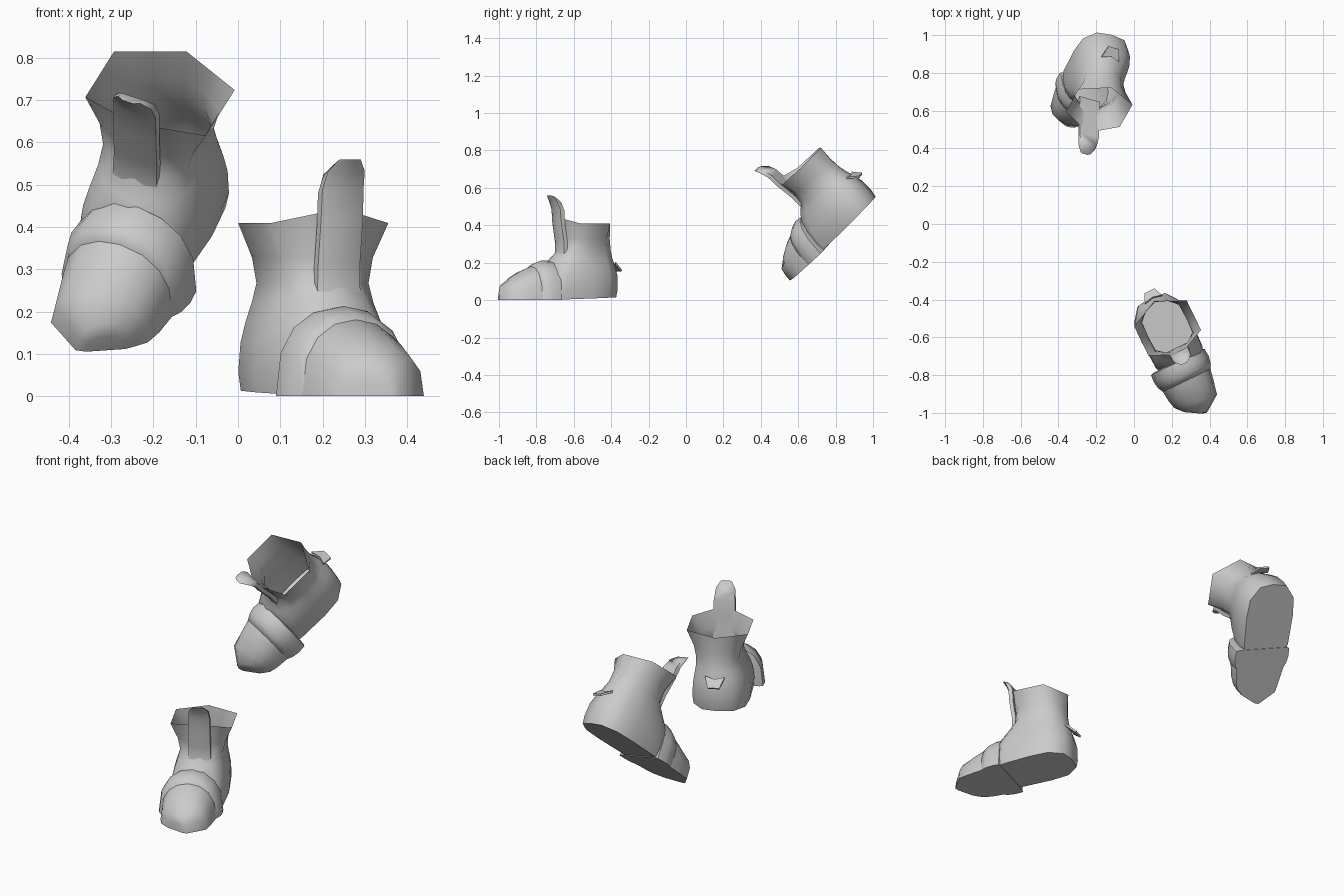
import bpy, bmesh
from math import sin, cos, pi, radians
from mathutils import Matrix, Vector, Euler

if "Cube" in bpy.data.objects:
    bpy.data.objects.remove(bpy.data.objects["Cube"])


def loft(rings, cap_start=True, cap_end=True):
    """Skin a list of equal closed rings; returns (verts, faces)."""
    n = len(rings[0])
    verts = [Vector(p) for r in rings for p in r]
    faces = []
    for i in range(len(rings) - 1):
        for j in range(n):
            k = (j + 1) % n
            faces.append((i * n + j, i * n + k, (i + 1) * n + k, (i + 1) * n + j))
    if cap_start:
        faces.append(tuple(range(n))[::-1])
    if cap_end:
        faces.append(tuple(range(len(verts) - n, len(verts))))
    return verts, faces


def shaft_ring(z, front, back, hw, cx, b, lift=0.0, slope=0.0, square=0.0):
    """Twelve-point ring: a hexagon whose edge midpoints bulge by b; square widens its front."""
    s = 1 + (b - 1) * 0.3
    half = [(0, -1), (.5 * b + .3 * square, -.775 * b), (1, -.55 - .2 * square), (s, 0), (1, .55),
            (.5 * b, .775 * b), (0, 1)]
    pts = half + [(-x, y) for x, y in half[-2:0:-1]]
    out = []
    for x, y in pts:
        yy = y * (back if y > 0 else front)
        dz = lift * max(0, (-y - .55) / .45) + slope * y
        out.append((cx + hw * x, yy, z + dz))
    return out


def arch(y, cx, hw, h, skew=0.0, base=0.003, n=8):
    """Arch-shaped foot section with a flat bottom."""
    out = []
    for i in range(n + 1):
        a = pi * i / n
        x = hw * cos(a)
        out.append((cx + x, y + skew * x, base + h * sin(a) ** 0.75 if 0 < i < n else base))
    return out


# Hollow boot upper, from sole to flared hexagonal rim
upper = loft([
    shaft_ring(.012, .215, .182, .131, -.012, 1.2, slope=.007, square=1),
    shaft_ring(.06, .215, .189, .136, -.012, 1.2, square=1),
    shaft_ring(.13, .215, .189, .132, -.010, 1.2, square=.7),
    shaft_ring(.18, .205, .180, .123, -.008, 1.18, square=.3),
    shaft_ring(.225, .180, .168, .113, -.005, 1.15),
    shaft_ring(.27, .134, .160, .108, 0, 1.12),
    shaft_ring(.33, .130, .157, .120, 0, 1.08),
    shaft_ring(.412, .152, .163, .155, 0, 1.0, lift=.035)], cap_end=False)

# Toe cap, curving towards the inner side
toe = loft([
    arch(-.20, -.030, .143, .197),
    arch(-.28, -.030, .141, .185),
    arch(-.35, -.033, .131, .156),
    arch(-.41, -.036, .117, .122, -.15),
    arch(-.453, -.071, .062, .080, -.60),
    arch(-.460, -.074, .040, .045, -.60)])

# Raised strap across the instep, fading into the toe
strap = loft([
    arch(-.176, -.030, .142, .190),
    arch(-.182, -.030, .158, .210),
    arch(-.225, -.030, .161, .213),
    arch(-.262, -.030, .154, .201),
    arch(-.290, -.030, .139, .181)])

# Tongue: z, front face y, half width, thickness
tongue = loft([
    [(-w, y + .008, z), (-w * .5, y, z), (w * .5, y, z),
     (w, y + .008, z), (w, y + .008 + t, z - .008), (-w, y + .008 + t, z - .008)]
    for z, y, w, t in [(.235, -.150, .057, .03), (.26, -.143, .056, .025), (.32, -.145, .055, .022),
                       (.42, -.160, .055, .022), (.49, -.165, .054, .024),
                       (.535, -.184, .048, .026), (.562, -.204, .028, .022)]])

# Small pointed tab at the heel
outline = [(-.05, 0), (0, .014), (.05, 0), (.03, .06), (-.03, .06)]
tab = loft([[(u, .172 + .8 * v + .6 * t, .202 - .7 * v + .8 * t) for u, v in outline]
            for t in (-.005, .005)])

parts = {"boot_upper": upper, "toe_cap": toe, "strap": strap, "tongue": tongue, "heel_tab": tab}


def place_boot(side, rotation, mirror, low, high):
    """Build one boot, centred in the box between low and high."""
    turn = Euler([radians(a) for a in rotation], 'XYZ')
    m = (Matrix.Rotation(turn.z, 4, 'Z') @ Matrix.Rotation(turn.x, 4, 'X')
         @ Matrix.Rotation(turn.y, 4, 'Y') @ Matrix.Diagonal((mirror, 1, 1, 1)))
    pts = [m @ v for verts, _ in parts.values() for v in verts]
    mid = Vector([(min(p[i] for p in pts) + max(p[i] for p in pts)) / 2 for i in range(3)])
    shift = (Vector(low) + Vector(high)) / 2 - mid
    if low[2] == 0:
        shift.z = -min(p.z for p in pts)
    for name, (verts, faces) in parts.items():
        mesh = bpy.data.meshes.new(f"{side}_{name}")
        mesh.from_pydata([m @ v + shift for v in verts], [], faces)
        bm = bmesh.new()
        bm.from_mesh(mesh)
        bmesh.ops.recalc_face_normals(bm, faces=bm.faces)
        bm.to_mesh(mesh)
        bm.free()
        ob = bpy.data.objects.new(mesh.name, mesh)
        bpy.context.collection.objects.link(ob)
        ob.select_set(True)
        bpy.context.view_layer.objects.active = ob


# Standing boot in front, tipped mirrored boot behind
place_boot("left", (0, 0, 26), 1, (0, -1, 0), (.44, -.345, .565))
place_boot("right", (38.5, 22, -30), -1, (-.44, .38, .105), (-.01, 1, .815))
bpy.ops.object.shade_smooth_by_angle(angle=radians(60))
